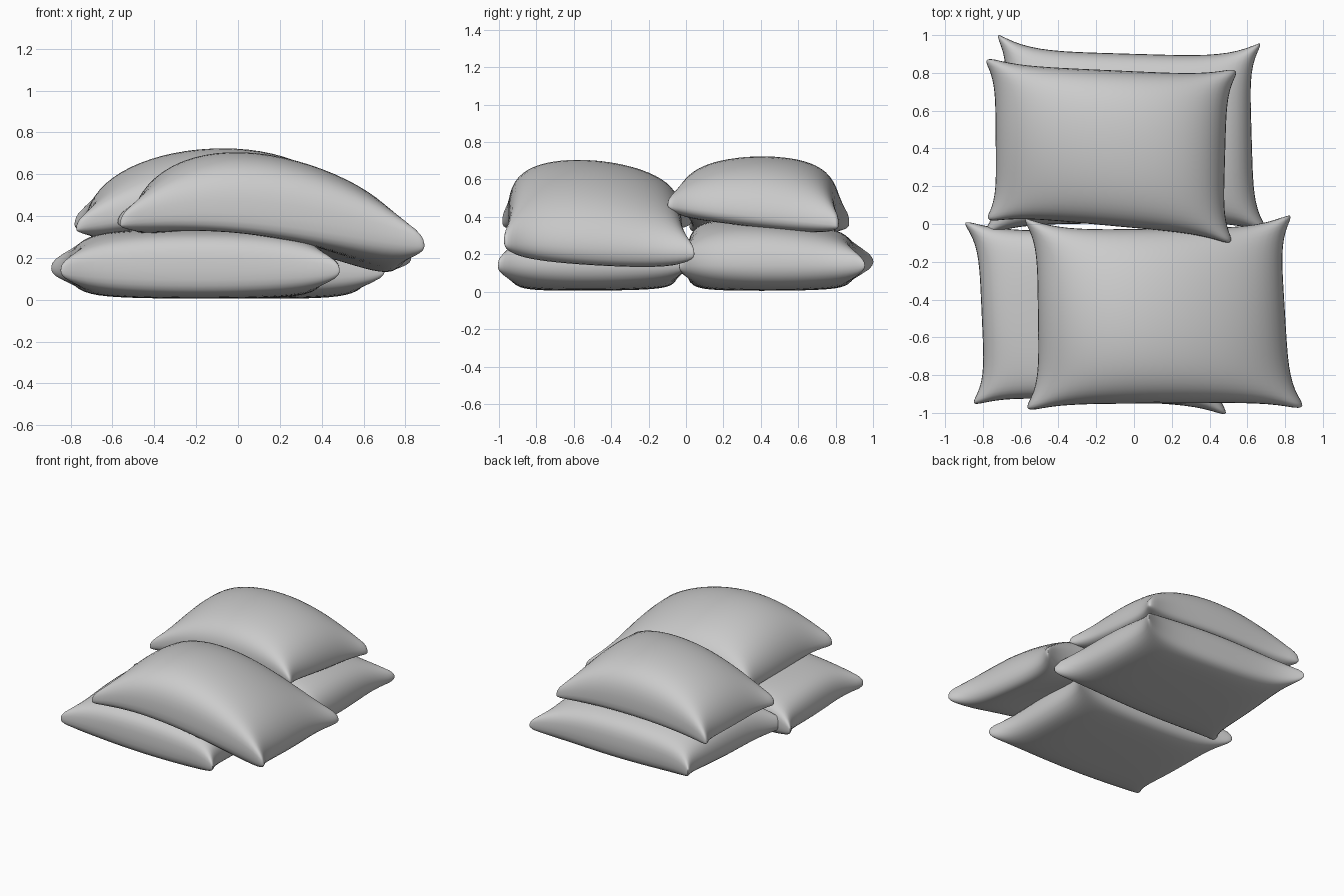
import bpy, math

if "Cube" in bpy.data.objects:
    bpy.data.objects.remove(bpy.data.objects["Cube"])

N = 32  # grid cells per side


def pillow(name, corners, bump, top, bottom, pinch, skew=0.0, lean=0.0, sag=0.0, shift=0.0, k_top=1.2, k_bot=2.1):
    """Stuffed pillow. corners: front-left, front-right, back-right, back-left (x, y, z)."""
    def sat(w, k):
        return math.tanh(k * w) / math.tanh(k)

    def blend(u, v, i):
        a, b, c, d = (p[i] for p in corners)
        s, t = (u + 1) / 2, (v + 1) / 2
        return (a * (1 - s) + b * s) * (1 - t) + (d * (1 - s) + c * s) * t

    def point(i, j, side):
        a, b = (-math.pi / 2 + math.pi * n / N for n in (i, j))
        u, v = math.sin(a), math.sin(b)
        w = max(0.0, math.cos(a)) ** 1.03 * max(0.0, math.cos(b)) ** 0.8
        # pinched outline with blunt ears
        ear = 1 - 0.065 * max(0.0, (abs(u * v) - 0.85) / 0.15) ** 2
        pu = u * ear * (1 - pinch[0] * (1 - abs(v) ** 5))
        pv = v * ear * (1 - pinch[1] * (1 - abs(u) ** 5))
        # draped middle surface, then stuffing above and below
        z = blend(u, v, 2) + bump * (1 - u * u) * (1 - skew * u) * (1 - 0.35 * v * v)
        if side > 0:
            z += top * (1 + lean * v) * sat(w, k_top)
        else:
            z -= (bottom + sag * (1 + u) / 2) * sat(w, k_bot)
        return (blend(pu, pv, 0), blend(pu, pv, 1) + shift * (1 - u ** 4), z)

    verts, index, faces = [], {}, []
    for side in (1, -1):
        for i in range(N + 1):
            for j in range(N + 1):
                rim = i in (0, N) or j in (0, N)
                key = (i, j, 0 if rim else side)
                if key not in index:
                    index[key] = len(verts)
                    verts.append(point(i, j, side))
                index[(i, j, side)] = index[key]
        for i in range(N):
            for j in range(N):
                f = [index[(i + p, j + q, side)] for p, q in ((0, 0), (1, 0), (1, 1), (0, 1))]
                faces.append(f if side > 0 else f[::-1])
    mesh = bpy.data.meshes.new(name)
    mesh.from_pydata(verts, [], faces)
    mesh.shade_smooth()
    obj = bpy.data.objects.new(name, mesh)
    bpy.context.collection.objects.link(obj)
    return obj


# Lower pair, flat on the floor
pillow("front_lower_pillow",
       [(-0.89, -0.98, 0.14), (0.53, -1.04, 0.14), (0.53, 0.03, 0.145), (-0.94, 0.04, 0.15)],
       0.0, 0.195, 0.138, (0.15, 0.14), k_top=1.8)
pillow("back_lower_pillow",
       [(-0.84, -0.09, 0.15), (0.75, -0.07, 0.14), (0.71, 0.99, 0.14), (-0.76, 1.04, 0.16)],
       0.0, 0.23, 0.141, (0.14, 0.18), lean=-0.15, shift=-0.015, k_top=1.6)

# Upper pair, draped over the lower ones
pillow("front_upper_pillow",
       [(-0.61, -1.01, 0.36), (0.94, -1.00, 0.26), (0.87, 0.08, 0.20), (-0.62, 0.06, 0.37)],
       0.14, 0.25, 0.10, (0.14, 0.14), skew=0.3, lean=-0.12, sag=0.06, shift=-0.02)
pillow("back_upper_pillow",
       [(-0.81, 0.00, 0.34), (0.55, -0.13, 0.46), (0.58, 0.84, 0.35), (-0.82, 0.90, 0.36)],
       0.10, 0.245, 0.10, (0.12, 0.12), lean=0.12)
